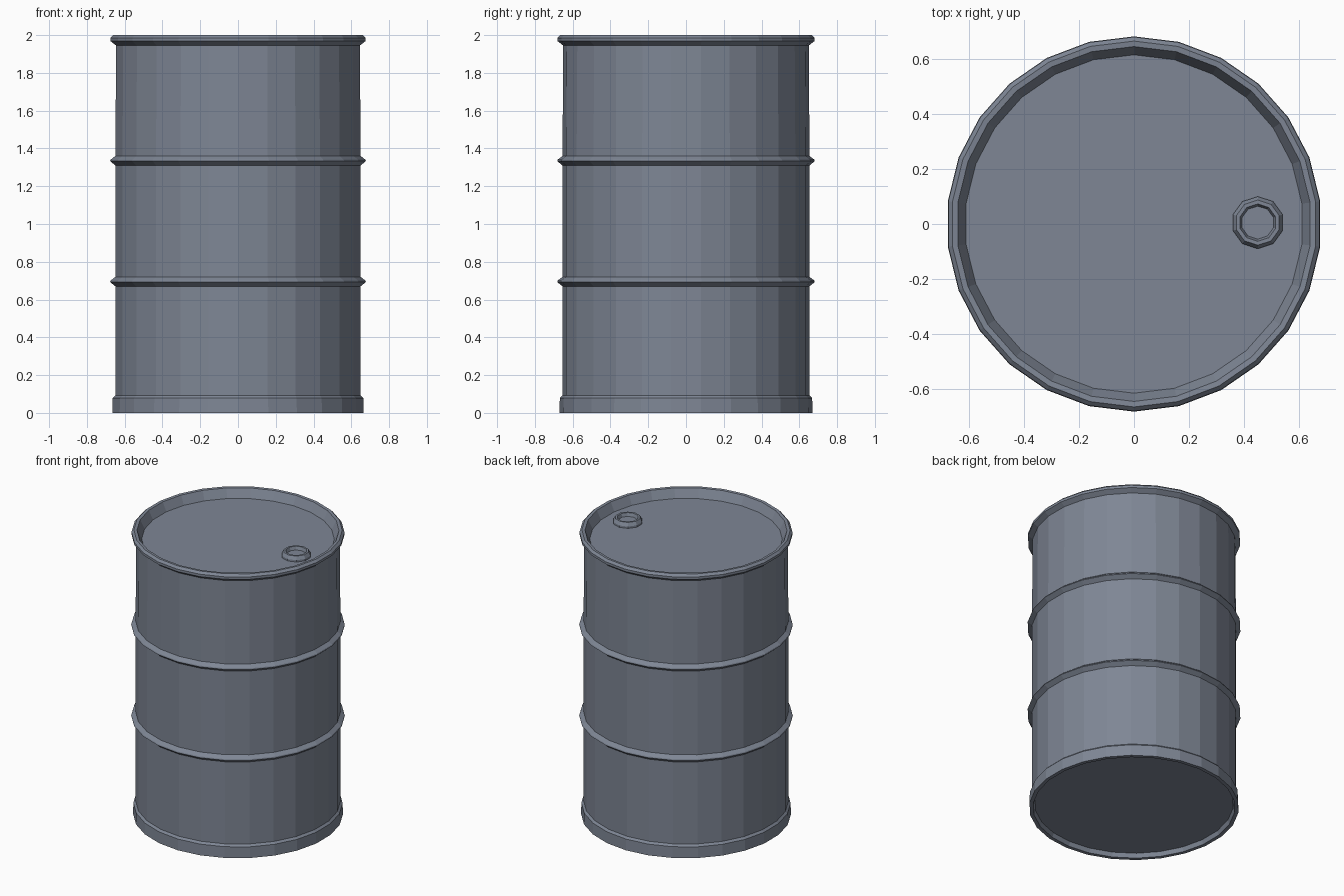
import bpy, bmesh
from math import pi, cos, sin

if "Cube" in bpy.data.objects:
    bpy.data.objects.remove(bpy.data.objects["Cube"])

# Slate-grey paint
paint = bpy.data.materials.new("slate_paint")
paint.diffuse_color = (0.21, 0.24, 0.30, 1)
paint.use_nodes = True
paint.node_tree.nodes["Principled BSDF"].inputs["Base Color"].default_value = paint.diffuse_color


def lathe(name, profile, sides, centre=(0, 0), start=pi / 2):
    """Revolve an (r, z) profile around z and cap both ends."""
    bm = bmesh.new()
    rings = []
    for r, z in profile:
        rings.append([bm.verts.new((centre[0] + r * cos(start + 2 * pi * i / sides),
                                    centre[1] + r * sin(start + 2 * pi * i / sides), z))
                      for i in range(sides)])
    for a, b in zip(rings, rings[1:]):
        for i in range(sides):
            j = (i + 1) % sides
            bm.faces.new((a[i], a[j], b[j], b[i]))
    bm.faces.new(rings[0][::-1])
    bm.faces.new(rings[-1])
    bmesh.ops.recalc_face_normals(bm, faces=bm.faces)
    mesh = bpy.data.meshes.new(name)
    bm.to_mesh(mesh)
    bm.free()
    mesh.materials.append(paint)
    obj = bpy.data.objects.new(name, mesh)
    bpy.context.collection.objects.link(obj)
    return obj


def rib(z):
    return [(0.654, z - 0.025), (0.682, z - 0.002), (0.679, z + 0.006), (0.654, z + 0.025)]


# Drum shell: recessed base, bottom band, two ribs, top rim, recessed lid
base = [(0.635, 0.03), (0.645, 0.0), (0.67, 0.0), (0.668, 0.078), (0.654, 0.092)]
rim = [(0.65, 1.945), (0.68, 1.968), (0.68, 1.985), (0.665, 2.0), (0.645, 1.998), (0.615, 1.937)]
lathe("drum", base + rib(0.695) + rib(1.335) + rim, 26)

# Filler cap: raised collar with a sunken plug
lathe("filler_cap", [(0.095, 1.93), (0.095, 1.95), (0.082, 1.973), (0.068, 1.973), (0.06, 1.95)],
      10, centre=(0.45, 0.005))
